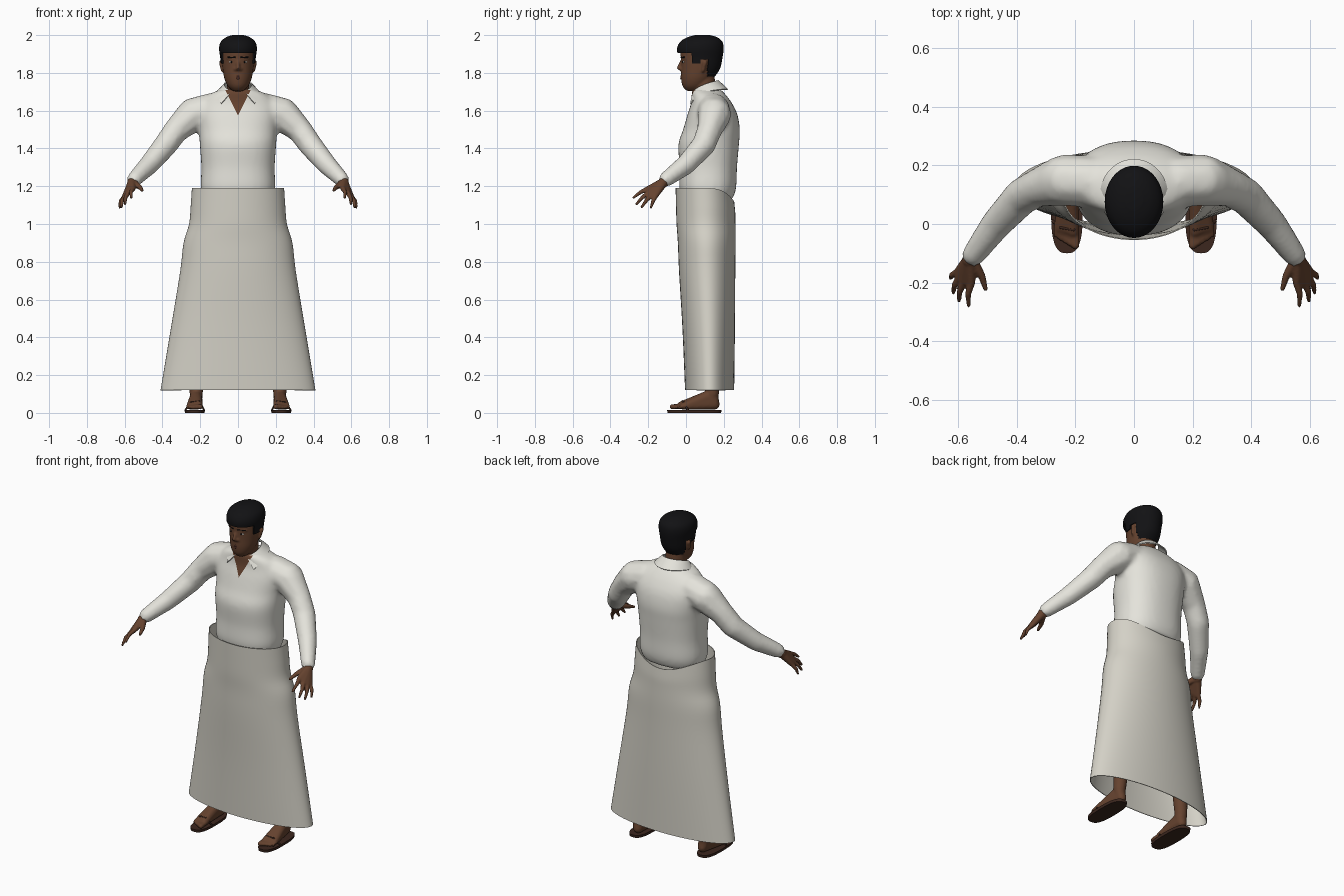
import bpy, bmesh, math
from mathutils import Vector

if "Cube" in bpy.data.objects:
    bpy.data.objects.remove(bpy.data.objects["Cube"])


def material(name, rgb):
    m = bpy.data.materials.new(name)
    m.use_nodes = True
    m.diffuse_color = (*rgb, 1)
    bsdf = m.node_tree.nodes["Principled BSDF"]
    bsdf.inputs["Base Color"].default_value = (*rgb, 1)
    bsdf.inputs["Roughness"].default_value = 0.8
    return m


SHIRT = material("shirt white", (0.78, 0.77, 0.71))
CLOTH = material("wrap cream", (0.66, 0.64, 0.57))
SKIN = material("skin brown", (0.13, 0.055, 0.028))
LIP = material("lip brown", (0.085, 0.03, 0.02))
HAIR = material("hair black", (0.006, 0.006, 0.007))
SOLE = material("sandal dark brown", (0.045, 0.02, 0.013))
EYE = material("eye white", (0.5, 0.47, 0.43))


def ball(x, y, z, r):
    """Points spread over a sphere."""
    pts = []
    for i in range(7):
        a = math.pi * i / 6
        for j in range(12):
            b = math.tau * j / 12
            pts.append((x + r * math.sin(a) * math.cos(b),
                        y + r * math.sin(a) * math.sin(b), z + r * math.cos(a)))
    return pts


def hull(bm, balls, side=1):
    """Add the convex skin stretched over some balls."""
    tmp = bmesh.new()
    for x, y, z, r in balls:
        for p in ball(x * side, y, z, r):
            tmp.verts.new(p)
    bmesh.ops.remove_doubles(tmp, verts=tmp.verts, dist=1e-5)
    bmesh.ops.convex_hull(tmp, input=tmp.verts)
    bmesh.ops.delete(tmp, geom=[v for v in tmp.verts if not v.link_faces], context='VERTS')
    me = bpy.data.meshes.new("tmp")
    tmp.to_mesh(me)
    tmp.free()
    bm.from_mesh(me)
    bpy.data.meshes.remove(me)


def chain(bm, balls, side=1):
    for pair in zip(balls, balls[1:]):
        hull(bm, pair, side)


def spline(rows, steps):
    """Smooth interpolation through rows of values."""
    out = []
    for i in range(len(rows) - 1):
        a, b, c, d = (rows[max(0, min(len(rows) - 1, i + k))] for k in (-1, 0, 1, 2))
        for s in range(steps):
            t = s / steps
            out.append([q + t / 2 * (r - p + t * (2*p - 5*q + 4*r - w + t * (3*(q - r) + w - p)))
                        for p, q, r, w in zip(a, b, c, d)])
    return out + [list(rows[-1])]


def loft(bm, rings, n=48, steps=4, power=2.0, caps=True, cx=0):
    """Stack superellipse rings given as (z, centre y, half width, half depth)."""
    def bend(v):
        return math.copysign(abs(v) ** (2 / power), v)
    loops = []
    for z, cy, rx, ry in spline(rings, steps):
        loops.append([bm.verts.new((cx + rx * bend(math.cos(math.tau * k / n)),
                                    cy + ry * bend(math.sin(math.tau * k / n)), z))
                      for k in range(n)])
    for lo, hi in zip(loops, loops[1:]):
        for k in range(n):
            bm.faces.new((lo[k], lo[(k + 1) % n], hi[(k + 1) % n], hi[k]))
    if caps:
        bm.faces.new(loops[0][::-1])
        bm.faces.new(loops[-1])
    return loops


def finish(name, bm, mat, voxel=0, smooth=0, thick=0, angle=40):
    """Turn a bmesh into an object, with fused parts or cloth thickness applied."""
    me = bpy.data.meshes.new(name)
    bm.to_mesh(me)
    bm.free()
    ob = bpy.data.objects.new(name, me)
    bpy.context.collection.objects.link(ob)
    if voxel:
        m = ob.modifiers.new("fuse", 'REMESH')
        m.mode, m.voxel_size = 'VOXEL', voxel
    if smooth:
        m = ob.modifiers.new("soften", 'SMOOTH')
        m.factor, m.iterations = 0.5, smooth
    if thick:
        m = ob.modifiers.new("thickness", 'SOLIDIFY')
        m.thickness, m.offset = thick, -1
    deps = bpy.context.evaluated_depsgraph_get()
    ob.data = bpy.data.meshes.new_from_object(ob.evaluated_get(deps))
    ob.modifiers.clear()
    ob.data.name = name
    ob.data.materials.clear()
    ob.data.materials.append(mat)
    bpy.ops.object.select_all(action='DESELECT')
    ob.select_set(True)
    bpy.context.view_layer.objects.active = ob
    bpy.ops.object.shade_smooth_by_angle(angle=math.radians(angle))
    return ob


# Shirt: torso and sleeves fused together
bm = bmesh.new()
loft(bm, [(1.13, .115, .18, .13), (1.19, .115, .197, .15), (1.3, .118, .194, .152),
          (1.42, .12, .202, .16), (1.5, .135, .207, .15), (1.58, .14, .215, .132),
          (1.64, .135, .2, .108), (1.685, .12, .155, .09), (1.715, .105, .085, .075)], power=2.3)
sleeve = [(.15, .145, 1.605, .088), (.235, .15, 1.58, .09), (.325, .125, 1.5, .067),
          (.382, .095, 1.42, .064), (.47, 0, 1.315, .054), (.548, -.105, 1.237, .041)]
for side in (1, -1):
    chain(bm, sleeve, side)
shirt = finish("shirt", bm, SHIRT, voxel=.013, smooth=5)

# Open neck: cut a V in the shirt front and colour it as skin
bm = bmesh.new()
bm.from_mesh(shirt.data)
for side in (1, -1):
    bmesh.ops.bisect_plane(bm, geom=bm.verts[:] + bm.edges[:] + bm.faces[:],
                           plane_co=(0, 0, 1.575), plane_no=(1, 0, -.5 * side))
for f in bm.faces:
    c = f.calc_center_median()
    if c.y < .1 and abs(c.x) < (c.z - 1.575) * .5:
        f.material_index = 1
bm.to_mesh(shirt.data)
bm.free()
shirt.data.materials.append(SKIN)

# Collar: folded strip round the neck with pointed front ends
bm = bmesh.new()
rows = []
for i in range(33):
    t = i / 16 - 1
    a, b = t * (math.pi - .5), t * (math.pi - .9)
    rows.append((bm.verts.new((.07 * math.sin(a), .1 + .068 * math.cos(a), 1.757 - .06 * t * t)),
                 bm.verts.new((.112 * math.sin(b), .1 + .118 * math.cos(b), 1.71 - .075 * t ** 4))))
for p, q in zip(rows, rows[1:]):
    bm.faces.new((p[0], p[1], q[1], q[0]))
finish("collar", bm, SHIRT, thick=.006)

# Wrapped long skirt, open at both ends, rim lower at the back
bm = bmesh.new()
loops = loft(bm, [(.12, .125, .41, .13), (.45, .12, .355, .139), (.75, .112, .306, .149),
                  (.9, .11, .288, .153), (1.0, .106, .259, .156), (1.1, .104, .25, .157),
                  (1.19, .1, .244, .155)], n=64, caps=False)
for loop in loops[-8:]:
    for v in loop:
        drop = max(0, (v.co.y - .1) / .155) ** 3
        v.co.z -= .07 * drop * (v.co.z - 1.0) / .19
finish("wrap_skirt", bm, CLOTH, thick=.004, angle=60)

# Head, neck, nose, brow and ears
bm = bmesh.new()
loft(bm, [(1.64, .105, .064, .06), (1.7, .098, .06, .06), (1.8, .09, .058, .06)])
loft(bm, [(1.705, .035, .028, .032), (1.73, .045, .054, .063), (1.77, .057, .072, .083),
          (1.82, .07, .081, .096), (1.87, .077, .086, .104), (1.92, .078, .087, .106),
          (1.96, .083, .075, .092), (1.985, .085, .05, .055)])
chain(bm, [(0, -.02, 1.868, .008), (0, -.038, 1.826, .011)])
hull(bm, [(0, -.034, 1.824, .01), (.014, -.024, 1.819, .009), (-.014, -.024, 1.819, .009)])
for side in (1, -1):
    hull(bm, [(.015, -.02, 1.879, .007), (.055, -.002, 1.88, .007)], side)
    hull(bm, [(.088, .1, 1.855, .013), (.082, .09, 1.812, .009)], side)
finish("head", bm, SKIN, voxel=.006, smooth=2)

# Lips
bm = bmesh.new()
for z, r in ((1.782, .006), (1.772, .007)):
    for side in (1, -1):
        hull(bm, [(.022, -.014, 1.777, .003), (0, -.024, z, r)], side)
finish("lips", bm, LIP)

# Eyes, pupils and eyebrows
for side, label in ((1, "left"), (-1, "right")):
    bm = bmesh.new()
    hull(bm, [(.026, -.015, 1.858, .006), (.042, -.009, 1.858, .006)], side)
    finish(label + "_eye", bm, EYE)
    bm = bmesh.new()
    hull(bm, [(.034, -.016, 1.858, .0055)], side)
    finish(label + "_pupil", bm, HAIR)
    bm = bmesh.new()
    hull(bm, [(.016, -.025, 1.882, .004), (.055, -.007, 1.883, .003)], side)
    finish(label + "_eyebrow", bm, HAIR)


# Hair: cap cut along the hairline
def hairline(y):
    if y < .03:
        return 1.907
    if y < .075:
        return 1.85
    return 1.872 if y < .115 else 1.78


bm = bmesh.new()
loft(bm, [(1.775, .062, .076, .086), (1.82, .074, .087, .105), (1.88, .076, .094, .117),
          (1.93, .076, .1, .123), (1.965, .081, .091, .111), (1.988, .086, .064, .08),
          (2.0, .087, .03, .04)], n=64, steps=6)
bmesh.ops.delete(bm, geom=[f for f in bm.faces if f.calc_center_median().z
                           < hairline(f.calc_center_median().y)], context='FACES')
finish("hair", bm, HAIR, thick=.012, angle=60)

for side, label in ((1, "left"), (-1, "right")):
    # Hand: wrist, palm, four fingers and thumb
    bm = bmesh.new()
    knuckles = [(.556, -.2, 1.187, .014), (.58, -.197, 1.166, .014),
                (.597, -.184, 1.15, .013), (.604, -.163, 1.143, .012)]
    tips = [(.565, -.278, 1.14, .007), (.598, -.262, 1.106, .007),
            (.617, -.234, 1.09, .007), (.627, -.186, 1.086, .006)]
    chain(bm, [(.53, -.08, 1.255, .028), (.56, -.122, 1.218, .028)], side)
    hull(bm, [(.56, -.122, 1.218, .025)] + knuckles, side)
    for k, t in zip(knuckles, tips):
        mid = [(p + q) / 2 for p, q in zip(k, t)]
        chain(bm, [k, (mid[0] + .006, mid[1], mid[2] + .006, .0105), t], side)
    chain(bm, [(.55, -.13, 1.215, .02), (.52, -.178, 1.195, .013), (.507, -.222, 1.178, .008)], side)
    finish(label + "_hand", bm, SKIN, voxel=.005, smooth=1)

    # Leg and bare foot with toes
    bm = bmesh.new()
    chain(bm, [(.222, .14, .1, .035), (.205, .145, .35, .05), (.16, .12, .6, .065),
               (.13, .11, .95, .08)], side)
    hull(bm, [(.218, .15, .046, .029), (.222, .135, .1, .034)], side)
    hull(bm, [(.222, .12, .088, .032), (.208, -.025, .04, .021), (.256, -.01, .036, .018),
              (.218, .15, .046, .029)], side)
    for i in range(5):
        x, r = .2 + .0165 * i, .014 - .0012 * i
        chain(bm, [(x, -.02, .036, r), (x, -.074 + .009 * i, .018 + r, r)], side)
    finish(label + "_leg", bm, SKIN, voxel=.007, smooth=1)

    # Sandal sole and strap
    bm = bmesh.new()
    loft(bm, [(0, .044, .052, .142), (.016, .044, .054, .144)], steps=1, power=2.8, cx=.229 * side)
    chain(bm, [(.18, .005, .016, .005), (.205, -.02, .062, .005), (.25, -.012, .056, .005),
               (.278, .01, .016, .005)], side)
    finish(label + "_sandal", bm, SOLE)
